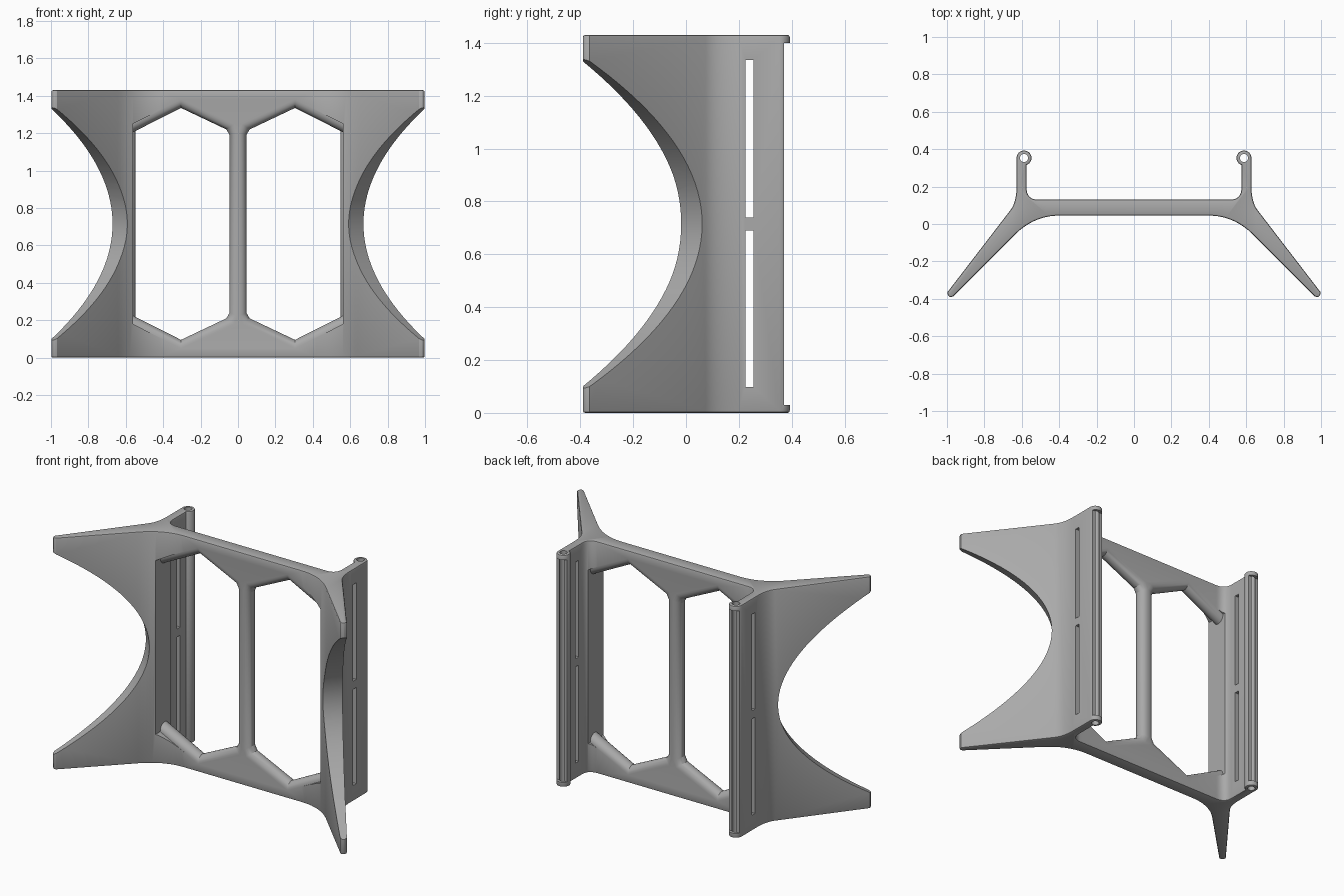
import bpy, bmesh
from math import cos, sin, radians, sqrt, pi

cube = bpy.data.objects.get("Cube")
if cube:
    bpy.data.objects.remove(cube)

HEIGHT = 1.43
MID = HEIGHT / 2

mat = bpy.data.materials.new("plain grey")
mat.use_nodes = True
GREY = (0.4, 0.4, 0.4, 1)
mat.diffuse_color = GREY
mat.node_tree.nodes["Principled BSDF"].inputs["Base Color"].default_value = GREY


def loft(name, loops, rim=0):
    """Closed solid through a stack of equal-length point loops."""
    bm = bmesh.new()
    rings = [[bm.verts.new(p) for p in loop] for loop in loops]
    n = len(rings[0])
    for a, b in zip(rings, rings[1:]):
        for i in range(n):
            j = (i + 1) % n
            bm.faces.new((a[i], a[j], b[j], b[i]))
    caps = [bm.faces.new(rings[0]), bm.faces.new(rings[-1])]
    bmesh.ops.recalc_face_normals(bm, faces=bm.faces)
    if rim:
        edges = [e for f in caps for e in f.edges]
        bmesh.ops.bevel(bm, geom=edges, offset=rim, segments=2,
                        profile=0.5, affect='EDGES')
    mesh = bpy.data.meshes.new(name)
    bm.to_mesh(mesh)
    bm.free()
    mesh.materials.append(mat)
    obj = bpy.data.objects.new(name, mesh)
    bpy.context.collection.objects.link(obj)
    return obj


def bend(a, c, b, n=10):
    """Rounded corner from a to b around control point c."""
    return [tuple((1 - t) ** 2 * a[k] + 2 * t * (1 - t) * c[k] + t * t * b[k]
                  for k in (0, 1)) for t in (i / n for i in range(n + 1))]


def arc(cx, cy, r, start, end, n):
    return [(cx + r * cos(radians(start + (end - start) * i / n)),
             cy + r * sin(radians(start + (end - start) * i / n)))
            for i in range(n + 1)]


def mirrored(side, pts):
    return [(side * x, y, z) for x, y, z in pts]


# Body: plan profile of crossbar, splayed wing and rear arm, mirrored
RING = (0.588, 0.353)
half = bend((0.40, 0.045), (0.535, 0.045), (0.64, -0.06), 14)
half += bend((0.968, -0.388), (0.995, -0.398), (0.998, -0.365), 5)
half += bend((0.66, 0.075), (0.628, 0.118), (0.628, 0.2))
half += arc(*RING, 0.04, 0, 250, 18)
half += bend((0.574, 0.19), (0.574, 0.13), (0.51, 0.13))
outline = half + [(-x, y) for x, y in reversed(half)]
body = loft("frame_body", [[(x, y, z) for x, y in outline]
                           for z in (0, HEIGHT)], rim=0.009)

cutters = []


# Window with half-round edges; the side against the arm stays straight
def window_loop(y, d):
    top = [(0.562, 0.49 + 1.13 * d), (0.305, 0.62 + 1.13 * d),
           (0.062 - d, 0.505 + 0.75 * d), (0.045 - d, 0.475 + 0.4 * d)]
    pts = top + [(x, -z) for x, z in reversed(top)]
    return [(x, y, MID + z) for x, z in pts]


R = 0.0425
steps = [R * sin(pi / 2 * i / 6) for i in range(-6, 7)]
window = [window_loop(-0.3, 0.04)]
window += [window_loop(0.0875 + t, 0.04 * (1 - sqrt(max(0, 1 - (t / R) ** 2))))
           for t in steps]
window += [window_loop(0.3, 0.04)]


# Parabolic scoop, cut square through the wing
def scoop_loop(n):
    pts = []
    for i in range(-24, 25):
        t = i / 20
        s = 0.431 + 0.54 * t * t
        pts.append(((s + n) / sqrt(2), (n - s) / sqrt(2), MID + 0.62 * t))
    return pts


def box(x0, x1, y0, y1, z0, z1):
    return [[(x0, y0, z), (x1, y0, z), (x1, y1, z), (x0, y1, z)]
            for z in (z0, z1)]


hole = [[(x, y, z) for x, y in arc(*RING, 0.022, 0, 345, 23)]
        for z in (-0.1, HEIGHT + 0.1)]

shapes = {
    "window_cutter": window,
    "scoop_cutter": [scoop_loop(0.1), scoop_loop(0.9)],
    "lower_slot_cutter": box(0.52, 0.7, 0.225, 0.256, 0.097, 0.69),
    "upper_slot_cutter": box(0.52, 0.7, 0.225, 0.256, 0.74, 1.335),
    "pin_hole_cutter": hole,
    "tube_slit_cutter": box(0.52, 0.7, 0.37, 0.45, 0.03, HEIGHT - 0.03),
}
for side in (1, -1):
    for name, loops in shapes.items():
        cutters.append(loft(name, [mirrored(side, l) for l in loops]))

for c in cutters:
    c.hide_render = True
    mod = body.modifiers.new(c.name, 'BOOLEAN')
    mod.operation = 'DIFFERENCE'
    mod.solver = 'EXACT'
    mod.object = c

# Bake the cuts and remove the cutters
bpy.context.view_layer.update()
deps = bpy.context.evaluated_depsgraph_get()
mesh = bpy.data.meshes.new_from_object(body.evaluated_get(deps))
body.modifiers.clear()
body.data = mesh
for c in cutters:
    bpy.data.objects.remove(c)

# Smooth curved surfaces, keep crisp edges
bpy.ops.object.select_all(action='DESELECT')
body.select_set(True)
bpy.context.view_layer.objects.active = body
bpy.ops.object.shade_smooth_by_angle(angle=radians(25))
